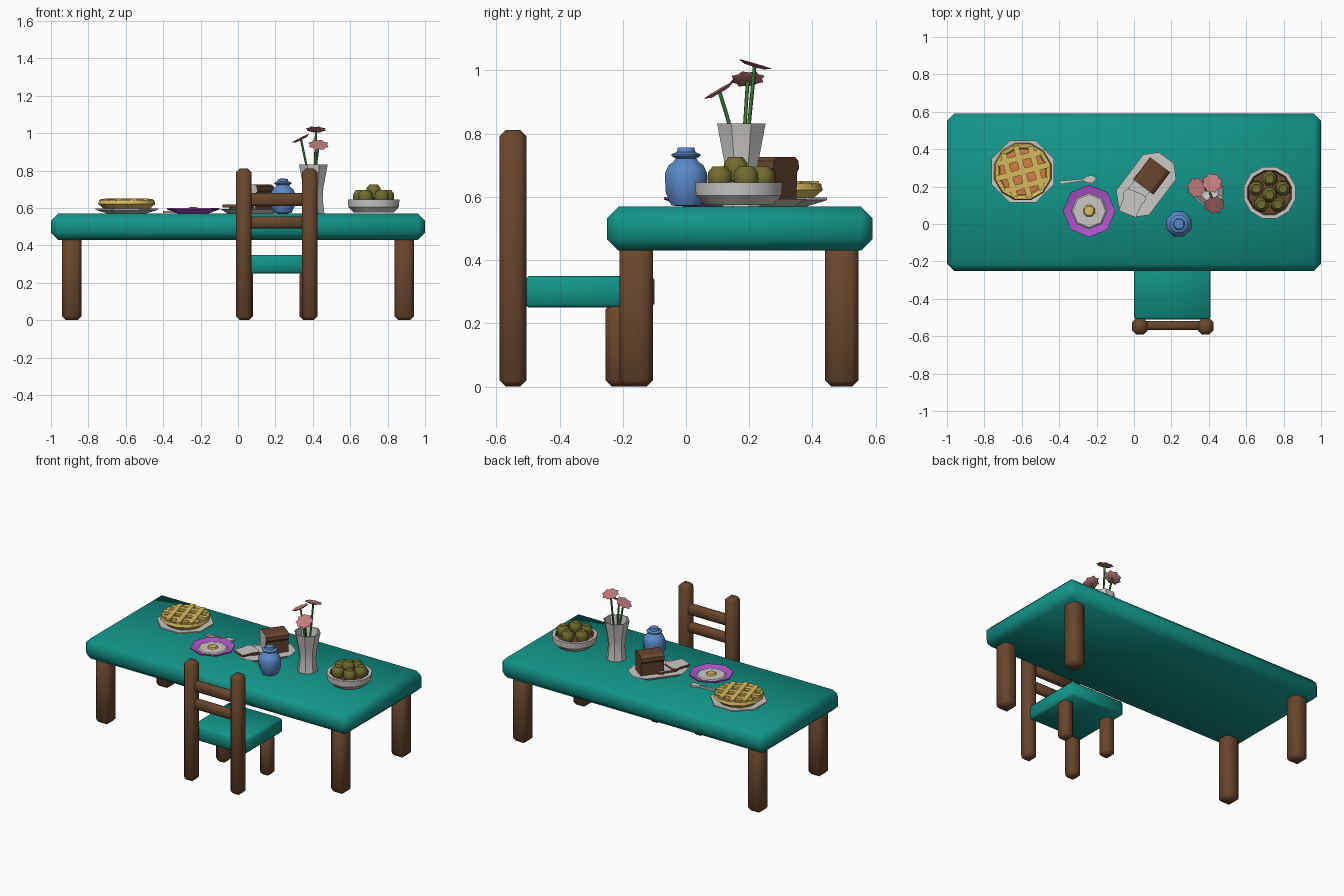
import bpy, bmesh, math
from mathutils import Matrix, Vector

if "Cube" in bpy.data.objects:
    bpy.data.objects.remove(bpy.data.objects["Cube"])


def mat(name, r, g, b):
    m = bpy.data.materials.new(name)
    m.diffuse_color = (r, g, b, 1)
    m.use_nodes = True
    m.node_tree.nodes["Principled BSDF"].inputs["Base Color"].default_value = m.diffuse_color
    return m


TEAL = mat("teal", 0.006, 0.30, 0.25)
WOOD = mat("brown", 0.14, 0.062, 0.026)
WHITE = mat("off white", 0.60, 0.58, 0.56)
YELLOW = mat("crust yellow", 0.68, 0.50, 0.11)
ORANGE = mat("filling orange", 0.68, 0.21, 0.06)
PURPLE = mat("purple", 0.42, 0.09, 0.60)
BLUE = mat("blue", 0.10, 0.25, 0.58)
PINK = mat("petal pink", 0.55, 0.20, 0.21)
GREEN = mat("stem green", 0.04, 0.19, 0.03)
OLIVE = mat("olive green", 0.16, 0.15, 0.028)


def finish(name, bm, mats, matrix=Matrix(), angle=30):
    bmesh.ops.recalc_face_normals(bm, faces=bm.faces)
    me = bpy.data.meshes.new(name)
    bm.to_mesh(me)
    bm.free()
    ob = bpy.data.objects.new(name, me)
    bpy.context.collection.objects.link(ob)
    for m in mats:
        me.materials.append(m)
    ob.matrix_world = matrix
    bpy.ops.object.select_all(action='DESELECT')
    ob.select_set(True)
    bpy.context.view_layer.objects.active = ob
    bpy.ops.object.shade_smooth_by_angle(angle=math.radians(angle))
    return ob


def box(name, x, y, z, m, bevel=0.02):
    bm = bmesh.new()
    bmesh.ops.create_cube(bm, size=1)
    for v in bm.verts:
        v.co = [lo + (c + 0.5) * (hi - lo) for c, (lo, hi) in zip(v.co, (x, y, z))]
    bmesh.ops.bevel(bm, geom=bm.edges[:], offset=bevel, segments=1,
                    affect='EDGES', profile=0.5)
    return finish(name, bm, [m], angle=50)


def lathe(name, profile, sides, loc, mats, bands=None, flat=True, angle=30):
    """Spin (radius, height) points; bands gives a material index per segment."""
    bm = bmesh.new()
    off = 0.5 if flat else 0
    rings = [[bm.verts.new((r * math.cos((i + off) * math.tau / sides),
                            r * math.sin((i + off) * math.tau / sides), z))
              for i in range(sides)] for r, z in profile]
    for k in range(len(rings) - 1):
        for i in range(sides):
            j = (i + 1) % sides
            f = bm.faces.new((rings[k][i], rings[k][j], rings[k + 1][j], rings[k + 1][i]))
            f.material_index = bands[k] if bands else 0
    bmesh.ops.remove_doubles(bm, verts=bm.verts, dist=1e-5)
    return finish(name, bm, mats, Matrix.Translation(loc), angle)


def prism(name, outline, depth, mats, matrix, cap=(0, 0), taper=1.0):
    """Extrude an outline along local z; cap = material of lower and upper end."""
    bm = bmesh.new()
    lo = [bm.verts.new((x * taper, y * taper, 0)) for x, y in outline]
    hi = [bm.verts.new((x, y, depth)) for x, y in outline]
    bm.faces.new(lo).material_index = cap[0]
    bm.faces.new(hi).material_index = cap[1]
    for i in range(len(lo)):
        j = (i + 1) % len(lo)
        bm.faces.new((lo[i], lo[j], hi[j], hi[i]))
    return finish(name, bm, mats, matrix)


def place(x, y, z, deg=0):
    return Matrix.Translation((x, y, z)) @ Matrix.Rotation(math.radians(deg), 4, 'Z')


# Table
box("tabletop", (-1, 1), (-0.25, 0.59), (0.43, 0.57), TEAL, 0.037)
for side, x in (("left", (-0.94, -0.838)), ("right", (0.838, 0.94))):
    box(side + "_front_table_leg", x, (-0.21, -0.105), (0, 0.45), WOOD)
    box(side + "_back_table_leg", x, (0.44, 0.545), (0, 0.45), WOOD)

# Chair, its back towards the front
box("chair_seat", (0, 0.41), (-0.51, -0.10), (0.25, 0.35), TEAL, 0.012)
for side, px, lx in (("left", (-0.01, 0.072), (0.0, 0.08)),
                     ("right", (0.342, 0.424), (0.33, 0.41))):
    box(side + "_chair_post", px, (-0.59, -0.505), (0, 0.812), WOOD)
    box(side + "_chair_leg", lx, (-0.255, -0.17), (0, 0.265), WOOD)
for i, z in enumerate(((0.49, 0.555), (0.61, 0.68))):
    box(f"chair_slat_{i + 1}", (0.05, 0.365), (-0.568, -0.518), z, WOOD, 0.013)

T = 0.57  # table surface

# Pie on a plate
pc = (-0.595, 0.28, T)
lathe("pie_plate", [(0, 0), (0.11, 0), (0.18, 0.02), (0.18, 0.028), (0.12, 0.02), (0, 0.02)],
      8, pc, [WHITE])
lathe("pie", [(0, 0.02), (0.12, 0.02), (0.158, 0.052), (0.152, 0.072), (0.132, 0.068),
              (0.126, 0.06), (0, 0.066)], 12, pc, [YELLOW, ORANGE], [0, 0, 0, 0, 0, 1])
for a in (15, 105):
    for o in (-0.075, 0, 0.075):
        h = math.sqrt(0.142 ** 2 - o ** 2)
        prism("pie_lattice_strip", [(-h, o - 0.016), (h, o - 0.016), (h, o + 0.016), (-h, o + 0.016)],
              0.018 if a == 15 else 0.021, [YELLOW], place(pc[0], pc[1], T + 0.06, a))

# Purple plate with egg
ec = (-0.24, 0.07, T)
lathe("purple_plate", [(0, 0), (0.08, 0), (0.14, 0.022), (0.14, 0.03), (0.096, 0.016), (0, 0.016)],
      8, ec, [PURPLE], flat=False)
lathe("egg_white", [(0.098, 0.014), (0.088, 0.022), (0, 0.024)], 8, ec, [WHITE], flat=False)
lathe("egg_yolk", [(0.034, 0.022), (0.026, 0.033), (0, 0.036)], 8, ec, [YELLOW])

# Spoon
prism("spoon", [(-0.1, -0.008), (-0.08, -0.01), (0.03, -0.005), (0.05, -0.02), (0.08, -0.022),
                (0.1, 0), (0.08, 0.02), (0.05, 0.018), (0.03, 0.005), (-0.08, 0.008), (-0.1, 0.006)],
      0.012, [WHITE], place(-0.3, 0.233, T + 0.003, 6))

# Bread on an oblong plate
oval = [(-0.18, -0.05), (-0.12, -0.11), (0.12, -0.11), (0.18, -0.05),
        (0.18, 0.05), (0.12, 0.11), (-0.12, 0.11), (-0.18, 0.05)]
prism("bread_plate", oval, 0.024, [WHITE], place(0.065, 0.21, T, 53), taper=0.75)
loaf = [(-0.054, 0), (0.054, 0), (0.057, 0.085), (0.067, 0.098), (0.065, 0.122),
        (0.045, 0.135), (-0.045, 0.135), (-0.065, 0.122), (-0.067, 0.098), (-0.057, 0.085)]
axes = Matrix(((0.8, 0, -0.6, 0.14), (-0.6, 0, -0.8, 0.317), (0, 1, 0, T + 0.022), (0, 0, 0, 1)))
prism("bread_loaf", loaf, 0.15, [WOOD, WHITE], axes, cap=(0, 1))
slice_outline = [(x * 0.92, (y - 0.067) * 0.95) for x, y in loaf]
for i, (x, y, z, a) in enumerate(((0.03, 0.187, 0.024, -37), (-0.012, 0.112, 0.034, -22))):
    prism(f"bread_slice_{i + 1}", slice_outline, 0.014, [WOOD, WHITE],
          place(x, y, T + z, a), cap=(1, 1))

# Blue lidded jar
lathe("jar", [(0, 0), (0.05, 0.003), (0.07, 0.045), (0.072, 0.105), (0.06, 0.13), (0.042, 0.142),
              (0.036, 0.152), (0.05, 0.16), (0.05, 0.165), (0.032, 0.172), (0.028, 0.186), (0, 0.187)],
      8, (0.24, 0, T), [BLUE], angle=50)

# Vase with three flowers
vc = Vector((0.403, 0.175, T))
lathe("vase", [(0, 0), (0.064, 0), (0.054, 0.08), (0.058, 0.14), (0.083, 0.262),
               (0.076, 0.262), (0.05, 0.14), (0, 0.1)], 8, vc, [WHITE])
petals = [((0.057 if i % 2 else 0.046) * math.cos(i * math.tau / 16),
           (0.057 if i % 2 else 0.046) * math.sin(i * math.tau / 16)) for i in range(16)]
for i, (head, normal) in enumerate((((0.43, 0.107, 0.93), (0.05, -0.5, 0.85)),
                                    ((0.337, 0.195, 0.965), (-0.45, -0.05, 0.89)),
                                    ((0.417, 0.217, 1.012), (0.03, 0.28, 0.96)))):
    head = Vector(head)
    q = Vector(normal).to_track_quat('Z', 'Y').to_matrix().to_4x4()
    prism(f"flower_{i + 1}", petals, 0.009, [PINK], Matrix.Translation(head) @ q, taper=0.6)
    cu = bpy.data.curves.new(f"stem_{i + 1}", 'CURVE')
    cu.dimensions = '3D'
    cu.bevel_depth, cu.bevel_resolution = 0.006, 1
    sp = cu.splines.new('POLY')
    sp.points.add(2)
    foot = vc + (head - vc) * 0.15 + Vector((0, 0, 0.06))
    mid = vc + Vector(((head.x - vc.x) * 0.6, (head.y - vc.y) * 0.6, 0.27))
    for p, co in zip(sp.points, (foot, mid, head)):
        p.co = (*co, 1)
    cu.materials.append(GREEN)
    bpy.context.collection.objects.link(bpy.data.objects.new(f"stem_{i + 1}", cu))

# Fruit bowl
bc = (0.725, 0.167, T)
lathe("bowl", [(0, 0.005), (0.11, 0.005), (0.14, 0.035), (0.143, 0.075), (0.122, 0.075),
               (0.115, 0.06), (0, 0.06)], 12, bc, [WHITE, WOOD], [0, 0, 0, 0, 1, 1])
fruit = [(0, -0.042), (0.03, -0.036), (0.042, -0.005), (0.04, 0.02), (0.024, 0.038), (0, 0.034)]
spots = [(0.075 * math.sin(k * math.tau / 5), 0.075 * math.cos(k * math.tau / 5), 0.088)
         for k in range(5)] + [(0, -0.01, 0.118)]
for i, (x, y, z) in enumerate(spots):
    lathe(f"fruit_{i + 1}", fruit, 8, (bc[0] + x, bc[1] + y, T + z), [OLIVE], angle=50)
